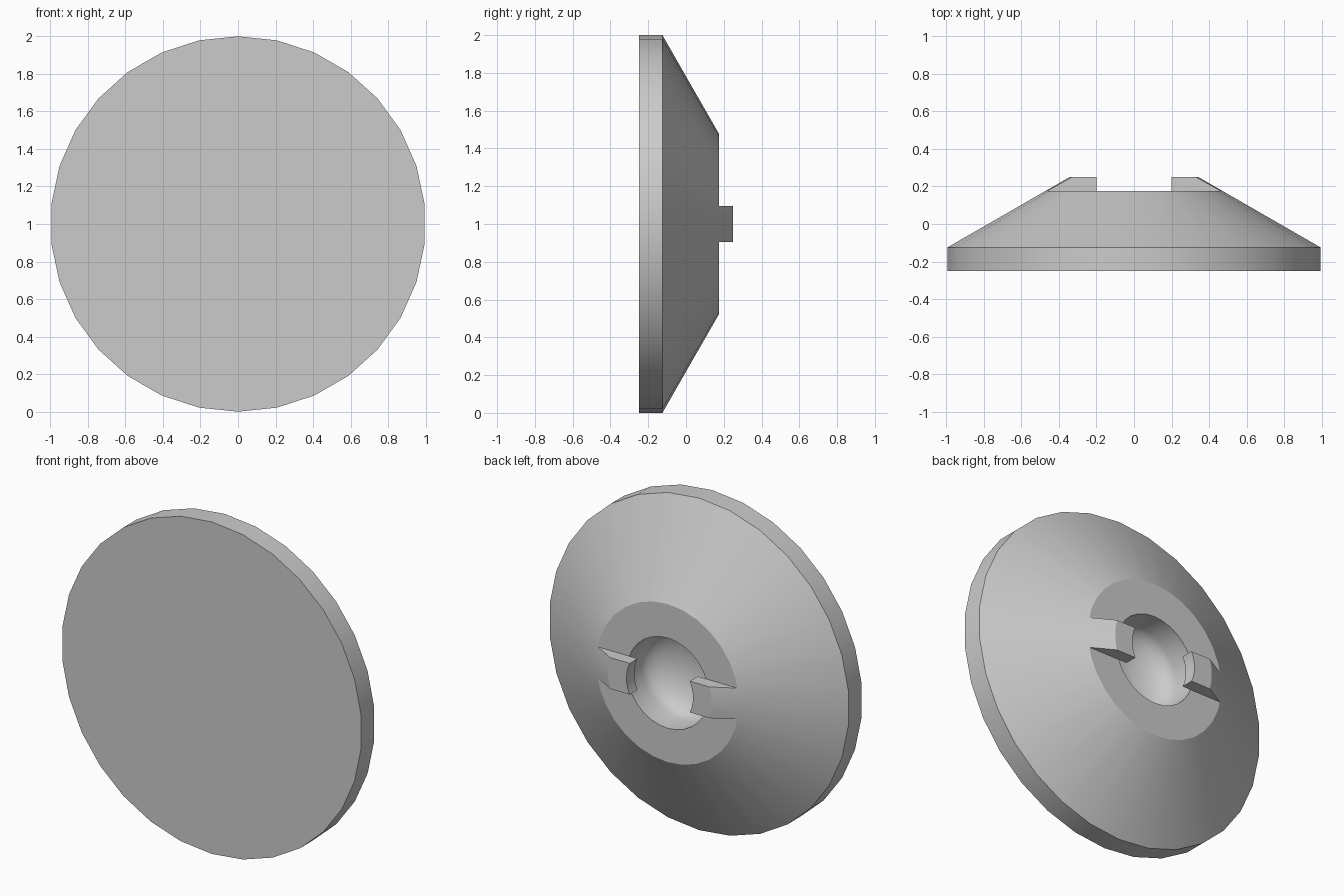
import bpy, bmesh, math
from mathutils import Matrix, Vector

SIDES = 30
AXIS_Z = 1.0

cube = bpy.data.objects.get("Cube")
if cube:
    bpy.data.objects.remove(cube, do_unlink=True)

grey = bpy.data.materials.new("plain_grey")
grey.use_nodes = True
colour = (0.6, 0.6, 0.6, 1)
grey.diffuse_color = colour
grey.node_tree.nodes["Principled BSDF"].inputs["Base Color"].default_value = colour


def revolve(profile, closed):
    """Spin (radius, y) points round the y axis, first vertex at the top."""
    bm = bmesh.new()
    verts = [bm.verts.new((0, y, r)) for r, y in profile]
    pairs = list(zip(verts, verts[1:] + verts[:1]))
    edges = [bm.edges.new(p) for p in (pairs if closed else pairs[:-1])]
    bmesh.ops.spin(bm, geom=verts + edges, cent=(0, 0, 0), axis=(0, 1, 0),
                   angle=math.tau, steps=SIDES)
    bmesh.ops.remove_doubles(bm, verts=bm.verts, dist=1e-4)
    return bm


def finish(bm, name):
    bmesh.ops.recalc_face_normals(bm, faces=bm.faces)
    bmesh.ops.transform(bm, matrix=Matrix.Translation((0, 0, AXIS_Z)), verts=bm.verts)
    mesh = bpy.data.meshes.new(name)
    bm.to_mesh(mesh)
    bm.free()
    mesh.materials.append(grey)
    obj = bpy.data.objects.new(name, mesh)
    bpy.context.collection.objects.link(obj)
    bpy.ops.object.select_all(action="DESELECT")
    obj.select_set(True)
    bpy.context.view_layer.objects.active = obj
    bpy.ops.object.shade_smooth_by_angle(angle=math.radians(25))


# Disc with a conical back, a flat seat and a round-bottomed socket
hole, floor, depth = 0.272, 0.035, 0.14
bowl = [(hole * math.cos(a), floor - depth * math.sin(a))
        for a in (math.pi / 2 * i / 6 for i in range(6))]
body = [(0, -0.25), (1, -0.25), (1, -0.125), (0.476, 0.175), (hole, 0.175)]
finish(revolve(body + bowl + [(0, floor - depth)], False), "conical_disc")

# Pair of lugs: a ring continuing the cone, trimmed to a narrow band
ring = revolve([(0.222, 0.175), (0.476, 0.175), (0.345, 0.25), (0.222, 0.25)], True)
for side in (1, -1):
    geom = ring.verts[:] + ring.edges[:] + ring.faces[:]
    bmesh.ops.bisect_plane(ring, geom=geom, plane_co=(0, 0, 0.094 * side),
                           plane_no=Vector((0, 0, side)), clear_outer=True)
    rim = [e for e in ring.edges if e.is_boundary]
    bmesh.ops.holes_fill(ring, edges=rim, sides=0)
finish(ring, "drive_lugs")
